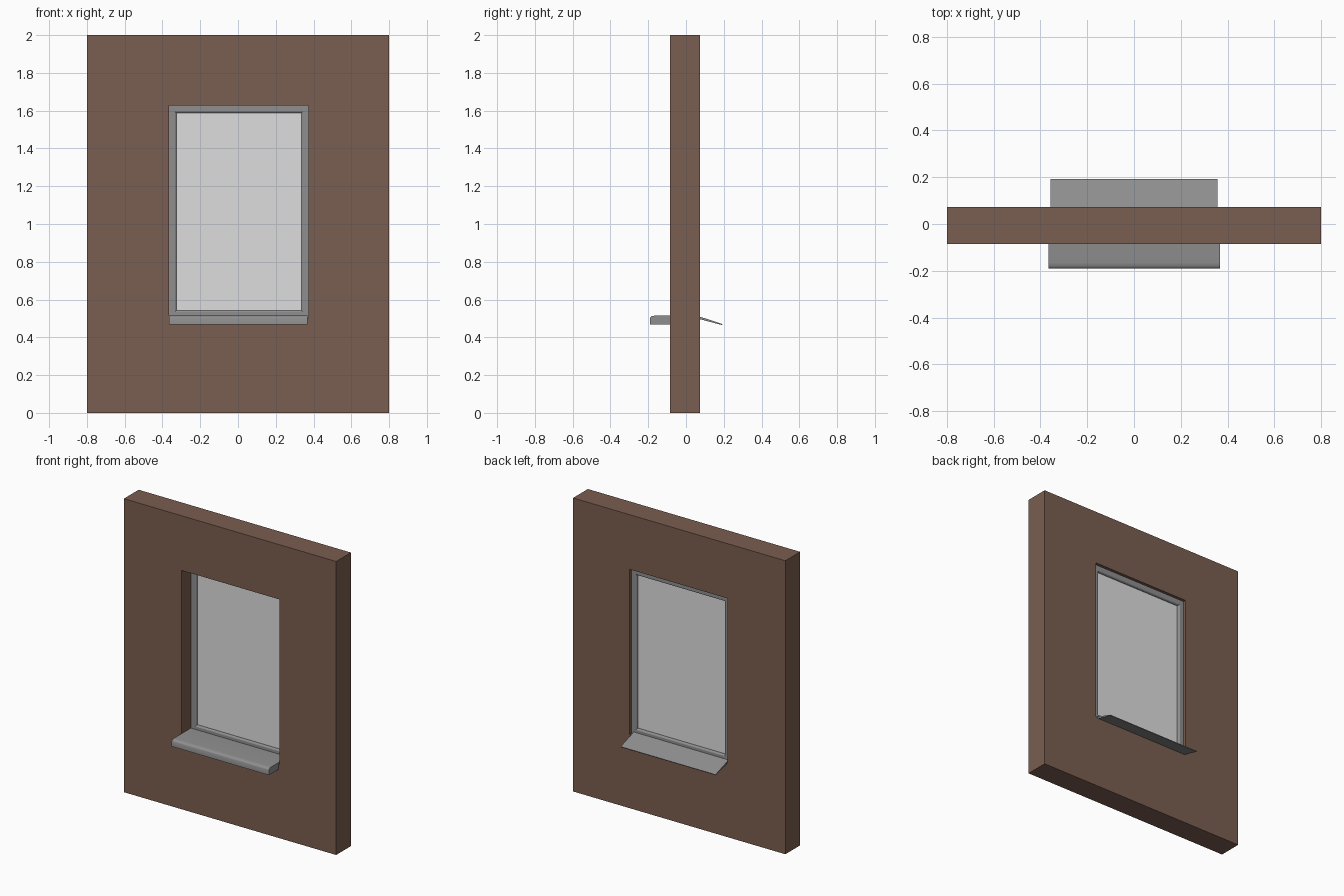
import bpy, bmesh, math

if "Cube" in bpy.data.objects:
    bpy.data.objects.remove(bpy.data.objects["Cube"])


def material(name, rgb):
    m = bpy.data.materials.new(name)
    m.diffuse_color = (*rgb, 1)
    m.use_nodes = True
    m.node_tree.nodes["Principled BSDF"].inputs["Base Color"].default_value = m.diffuse_color
    return m


BROWN = material("brown wall", (0.195, 0.112, 0.082))
GREY = material("grey frame", (0.275, 0.275, 0.275))
PALE = material("pale glass", (0.73, 0.73, 0.73))


def finish(name, bm, mat):
    bmesh.ops.recalc_face_normals(bm, faces=bm.faces)
    me = bpy.data.meshes.new(name)
    bm.to_mesh(me)
    bm.free()
    me.materials.append(mat)
    ob = bpy.data.objects.new(name, me)
    bpy.context.collection.objects.link(ob)
    return ob


def ring(name, loops, mat):
    """Bridge rectangles (x0, x1, z0, z1, y) into a closed frame."""
    bm = bmesh.new()
    rows = [[bm.verts.new((x, y, z)) for x, z in ((x0, z0), (x1, z0), (x1, z1), (x0, z1))]
            for x0, x1, z0, z1, y in loops]
    for a, b in zip(rows, rows[1:] + rows[:1]):
        for i in range(4):
            j = (i + 1) % 4
            bm.faces.new((a[i], a[j], b[j], b[i]))
    return finish(name, bm, mat)


def extrude_x(name, profile, x0, x1, mat):
    """Extrude a (y, z) profile along x."""
    bm = bmesh.new()
    a = [bm.verts.new((x0, y, z)) for y, z in profile]
    b = [bm.verts.new((x1, y, z)) for y, z in profile]
    bm.faces.new(a)
    bm.faces.new(b)
    for i in range(len(a)):
        j = (i + 1) % len(a)
        bm.faces.new((a[i], a[j], b[j], b[i]))
    return finish(name, bm, mat)


# wall with window opening
FRONT, BACK = -0.086, 0.073
hole = (-0.365, 0.374, 0.503, 1.627)
outer = (-0.8, 0.8, 0.0, 2.0)
ring("wall", [(*outer, FRONT), (*outer, BACK), (*hole, BACK), (*hole, FRONT)], BROWN)

# window frame, inner edges softened
def inset(d, y):
    return (hole[0] + d, hole[1] - d, hole[2] + d, hole[3] - d, y)

ring("window_frame", [inset(0, 0.014), inset(0.031, 0.014), inset(0.036, 0.017),
                      inset(0.039, 0.023), inset(0.039, 0.044), inset(0.036, 0.050),
                      inset(0.031, 0.053), inset(0, 0.053)], GREY)

# glass pane
extrude_x("glass_pane", [(0.031, 0.53), (0.036, 0.53), (0.036, 1.60), (0.031, 1.60)],
          -0.335, 0.345, PALE)

# inside sill board with rounded nose
sill = [(0.016, 0.515), (0.016, 0.495), (FRONT + 0.001, 0.495), (FRONT + 0.001, 0.468),
        (-0.191, 0.468), (-0.191, 0.502), (-0.188, 0.508), (-0.180, 0.513), (-0.165, 0.515)]
ob = extrude_x("front_sill", sill, -0.366, 0.367, GREY)
bpy.context.view_layer.objects.active = ob
ob.select_set(True)
bpy.ops.object.shade_smooth_by_angle(angle=math.radians(35))

# sloping drip sill at the back
extrude_x("back_sill", [(0.045, 0.519), (0.193, 0.470), (0.191, 0.465), (0.073, 0.496),
                        (0.045, 0.500)], -0.358, 0.357, GREY)
